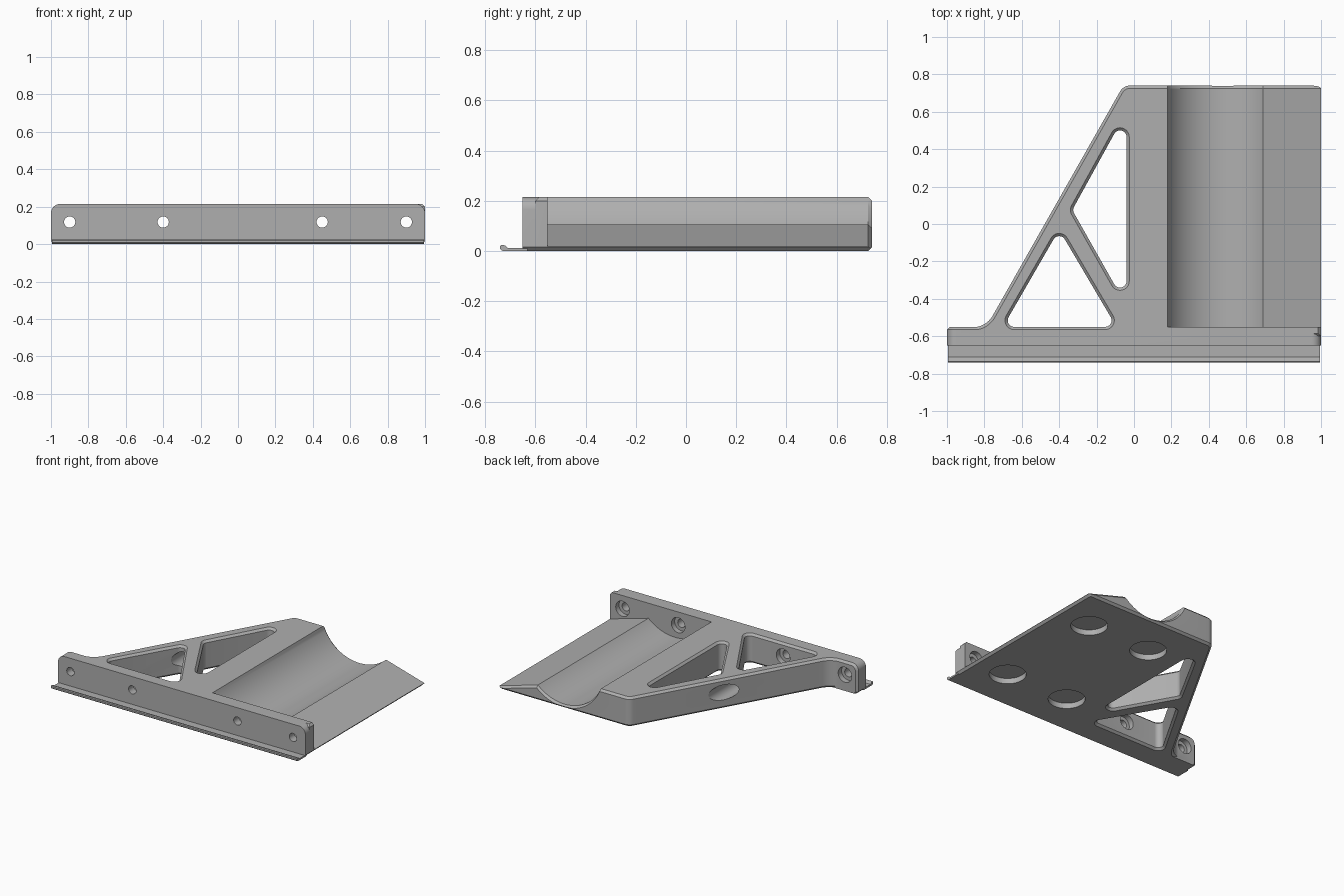
import bpy, bmesh, math
from mathutils import Vector

cube = bpy.data.objects.get("Cube")
if cube:
    bpy.data.objects.remove(cube, do_unlink=True)

TOP = 0.215      # overall height
CH = 0.015       # chamfer size
BACK = -0.55     # rear face of the mounting flange
GAP = 0.002      # small overlap that keeps joined faces apart

grey = bpy.data.materials.new("plain_grey")
grey.use_nodes = True
grey.diffuse_color = (0.43, 0.43, 0.43, 1)
grey.node_tree.nodes["Principled BSDF"].inputs["Base Color"].default_value = (0.43, 0.43, 0.43, 1)


def loft(name, loops):
    """Closed solid through matching loops of 3D points."""
    bm = bmesh.new()
    rings = [[bm.verts.new(p) for p in loop] for loop in loops]
    for a, b in zip(rings, rings[1:]):
        for i in range(len(a)):
            j = (i + 1) % len(a)
            bm.faces.new((a[i], a[j], b[j], b[i]))
    bm.faces.new(rings[0][::-1])
    bm.faces.new(rings[-1])
    bm.normal_update()
    if bm.calc_volume(signed=True) < 0:
        bmesh.ops.reverse_faces(bm, faces=bm.faces[:])
    mesh = bpy.data.meshes.new(name)
    bm.to_mesh(mesh)
    bm.free()
    mesh.materials.append(grey)
    obj = bpy.data.objects.new(name, mesh)
    bpy.context.scene.collection.objects.link(obj)
    return obj


def rounded(corners, steps=8):
    """2D polygon from (x, y, radius) corners, each replaced by an arc."""
    out = []
    for i, (x, y, r) in enumerate(corners):
        p = Vector((x, y))
        if r == 0:
            out.append(p)
            continue
        u = (Vector(corners[i - 1][:2]) - p).normalized()
        v = (Vector(corners[(i + 1) % len(corners)][:2]) - p).normalized()
        half = math.acos(u.dot(v)) / 2
        c = p + (u + v).normalized() * (r / math.sin(half))
        a = p + u * (r / math.tan(half)) - c
        b = p + v * (r / math.tan(half)) - c
        sweep = math.atan2(a.x * b.y - a.y * b.x, a.dot(b))
        start = math.atan2(a.y, a.x)
        out += arc(c, r, start, sweep, steps)
    return out


def arc(c, r, start, sweep, steps):
    return [Vector((c[0] + r * math.cos(start + sweep * k / steps),
                    c[1] + r * math.sin(start + sweep * k / steps))) for k in range(steps + 1)]


def inset(loop, d):
    """Move a counter-clockwise outline inwards by d."""
    out = []
    for i, p in enumerate(loop):
        e1 = (p - loop[i - 1]).normalized()
        e2 = (loop[(i + 1) % len(loop)] - p).normalized()
        n1, n2 = Vector((-e1.y, e1.x)), Vector((-e2.y, e2.x))
        out.append(p + (n1 + n2) * (d / (1 + n1.dot(n2))))
    return out


def hull(centres, r):
    """Outline round counter-clockwise circles of radius r."""
    out = []
    for i, c in enumerate(centres):
        before, after = centres[i - 1], centres[(i + 1) % len(centres)]
        start = math.atan2(c[1] - before[1], c[0] - before[0]) - math.pi / 2
        end = math.atan2(after[1] - c[1], after[0] - c[0]) - math.pi / 2
        out += arc(c, r, start, (end - start) % math.tau, 10)
    return out


def circle(x, y, r):
    return arc((x, y), r, 0, math.tau, 36)[:-1]


def flat(loop, z):
    return [(p.x, p.y, z) for p in loop]


def upright(loop, y, drop=0):
    return [(p.x, y, p.y - drop) for p in loop]


def combine(obj, other, operation):
    mod = obj.modifiers.new("combine", 'BOOLEAN')
    mod.object = other
    mod.operation = operation
    mod.solver = 'EXACT'
    bpy.context.view_layer.objects.active = obj
    bpy.ops.object.modifier_apply(modifier=mod.name)
    bpy.data.objects.remove(other, do_unlink=True)


# Wedge-shaped body with chamfered rims
outline = rounded([(-0.94, -0.6, 0), (1, -0.6, 0), (1, 0.74, 0.02), (-0.057, 0.74, 0.06),
                   (-0.791, BACK - GAP, 0.12), (-0.94, BACK - GAP, 0)])
rim = inset(outline, CH)
bracket = loft("cradle_bracket", [flat(rim, 0), flat(outline, CH), flat(outline, TOP - CH), flat(rim, TOP)])


# Mounting flange with rounded top corners
def flange_outline(d):
    w, h = 1 - d, TOP - d
    return rounded([(-w + CH, 0, 0), (w - CH, 0, 0), (w, CH, 0),
                    (w, h, 0.05 - d), (-w, h, 0.05 - d), (-w, CH, 0)])


flange = loft("flange", [upright(flange_outline(0), -0.65),
                         upright(flange_outline(0), BACK - CH),
                         upright(flange_outline(CH), BACK)])
combine(bracket, flange, 'UNION')

# Thin front lip with an upturned edge
lip = [(-0.63, 0), (-0.63, 0.012), (-0.71, 0.012), (-0.72, 0.022),
       (-0.735, 0.025), (-0.74, 0.02), (-0.74, 0.008), (-0.73, 0)]
combine(bracket, loft("lip", [[(x, y, z) for y, z in lip] for x in (-0.995, 0.995)]), 'UNION')

# Round trough with a sloping outer shoulder, its rear rim chamfered
cx, cz, rad = 0.475, 0.345, 0.322
a0, a1 = math.atan2(TOP - cz, 0.18 - cx), math.atan2(0.105 - cz, 0.69 - cx)
trough = arc((cx, cz), rad, a0, a1 - a0, 32)
trough += [Vector(p) for p in ((1.1, -0.011), (1.1, 0.4), (0.13, 0.4), (0.13, 0.325))]
combine(bracket, loft("trough", [upright(trough, BACK - GAP), upright(trough, 0.74 - CH),
                                 upright(trough, 0.74 + CH, 2 * CH)]), 'DIFFERENCE')

# Triangular lightening windows, chamfered above and below
windows = [[(-0.64, -0.515), (-0.155, -0.515), (-0.4, -0.1)],
           [(-0.075, -0.305), (-0.075, 0.465), (-0.29, 0.075)]]
for centres in windows:
    r = 0.035
    levels = [(-CH, r + 2 * CH), (CH, r), (TOP - CH, r), (TOP + CH, r + 2 * CH)]
    combine(bracket, loft("window", [flat(hull(centres, s), z) for z, s in levels]), 'DIFFERENCE')

# Screw holes with counterbores; the second bore runs on as a driver channel
for x, end in ((-0.9, -0.45), (-0.4, 0.4), (0.45, -0.5), (0.9, -0.5)):
    for r, y0, y1 in ((0.03, -0.7, -0.5), (0.055, -0.59, end)):
        ring = circle(x, 0.118, r)
        combine(bracket, loft("bore", [upright(ring, y0), upright(ring, y1)]), 'DIFFERENCE')

# Round pockets in the underside
for x in (0.23, 0.74):
    for y in (-0.42, 0.42):
        ring = circle(x, y, 0.123)
        combine(bracket, loft("pocket", [flat(ring, -0.05), flat(ring, 0.04)]), 'DIFFERENCE')

# Smooth curved walls, crisp edges
bpy.ops.object.select_all(action='DESELECT')
bracket.select_set(True)
bpy.context.view_layer.objects.active = bracket
bpy.ops.object.shade_smooth_by_angle(angle=math.radians(25))
